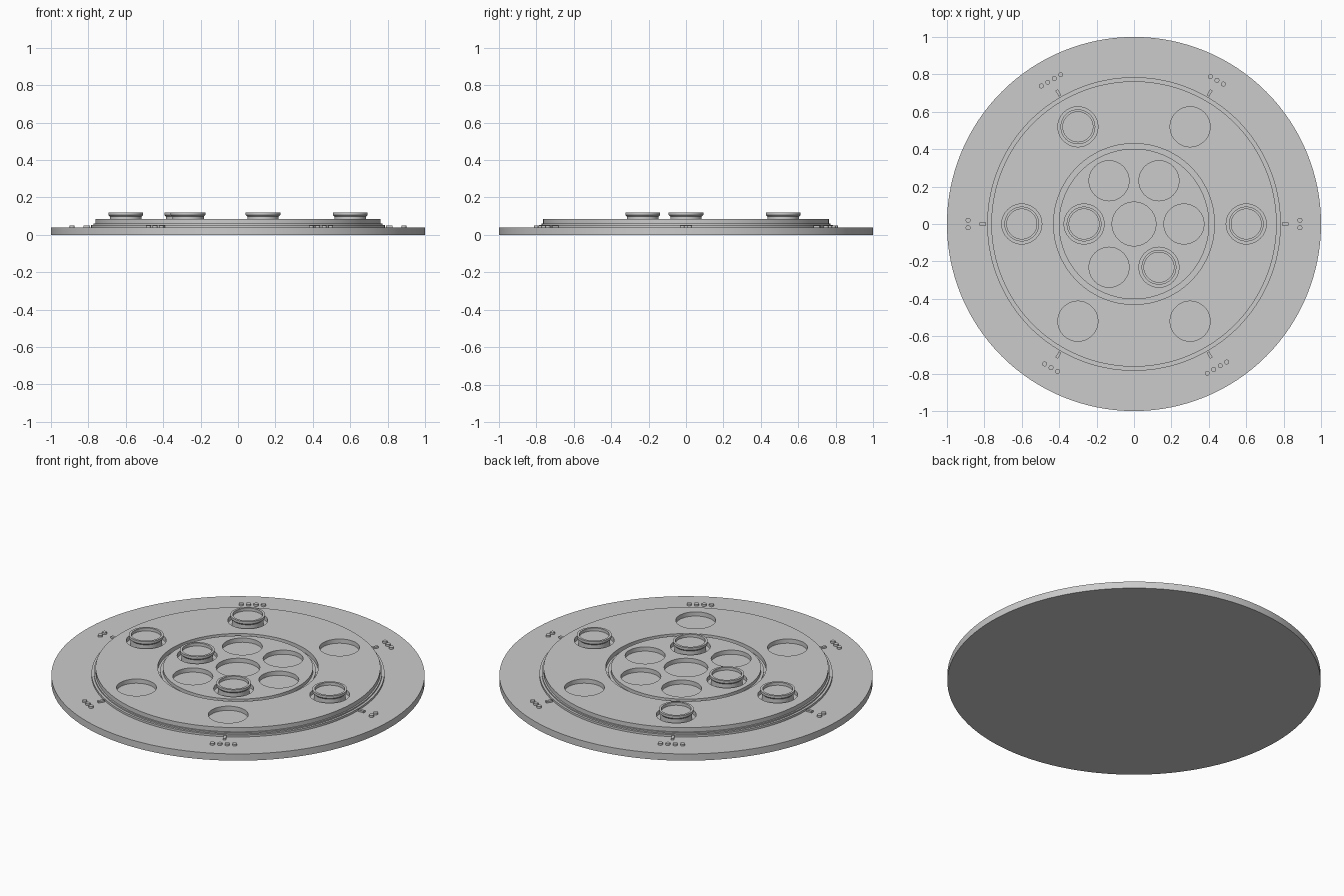
import bpy, bmesh, math
from mathutils import Matrix, Vector

cube = bpy.data.objects.get("Cube")
if cube:
    bpy.data.objects.remove(cube, do_unlink=True)

grey = bpy.data.materials.new("plain grey")
grey.use_nodes = True
grey.diffuse_color = (0.6, 0.6, 0.6, 1)
grey.node_tree.nodes["Principled BSDF"].inputs["Base Color"].default_value = (0.6, 0.6, 0.6, 1)


def finish(name, bm):
    """Turn a bmesh into a shaded object."""
    bmesh.ops.recalc_face_normals(bm, faces=bm.faces)
    mesh = bpy.data.meshes.new(name)
    bm.to_mesh(mesh)
    bm.free()
    mesh.materials.append(grey)
    obj = bpy.data.objects.new(name, mesh)
    bpy.context.collection.objects.link(obj)
    return obj


def activate(obj):
    bpy.ops.object.select_all(action='DESELECT')
    obj.select_set(True)
    bpy.context.view_layer.objects.active = obj


def smooth(obj):
    activate(obj)
    bpy.ops.object.shade_smooth_by_angle(angle=math.radians(30))


def lathe(name, profile, steps=128, place=(0, 0), closed=False):
    """Revolve an (r, z) profile about a vertical axis."""
    bm = bmesh.new()
    verts = [bm.verts.new((r, 0, z)) for r, z in profile]
    pairs = list(zip(verts, verts[1:]))
    if closed:
        pairs.append((verts[-1], verts[0]))
    edges = [bm.edges.new(p) for p in pairs]
    bmesh.ops.spin(bm, geom=verts + edges, cent=(0, 0, 0), axis=(0, 0, 1),
                   angle=math.tau, steps=steps, use_duplicate=False)
    bmesh.ops.remove_doubles(bm, verts=bm.verts, dist=0.0001)
    bmesh.ops.translate(bm, verts=bm.verts, vec=(place[0], place[1], 0))
    return finish(name, bm)


def cut_wells(obj, wells):
    """Bore round holes right through a plate."""
    bm = bmesh.new()
    for (x, y), radius in wells:
        bmesh.ops.create_cone(bm, cap_ends=True, segments=64, radius1=radius, radius2=radius,
                              depth=0.2, matrix=Matrix.Translation((x, y, 0.08)))
    cutter = finish("well_cutter", bm)
    cutter.hide_render = True
    mod = obj.modifiers.new("wells", 'BOOLEAN')
    mod.object = cutter
    mod.operation = 'DIFFERENCE'
    mod.solver = 'EXACT'
    activate(obj)
    bpy.ops.object.modifier_apply(modifier=mod.name)
    bpy.data.objects.remove(cutter, do_unlink=True)


def polar(radius, degrees):
    a = math.radians(degrees)
    return radius * math.cos(a), radius * math.sin(a)


OUTER, INNER, WELL = 0.6, 0.267, 0.107
angles = range(0, 360, 60)

# Base board and stepped flange
smooth(lathe("base_disc", [(0, 0), (1, 0), (1, 0.04), (0, 0.04)]))
smooth(lathe("flange", [(0, 0.04), (0.785, 0.04), (0.785, 0.052), (0.772, 0.052),
                        (0.772, 0.06), (0, 0.06)]))

# Outer ring with six wells
ring = lathe("outer_ring", [(0.43, 0.06), (0.763, 0.06), (0.763, 0.085), (0.43, 0.085)], closed=True)
cut_wells(ring, [(polar(OUTER, a), WELL) for a in angles])
smooth(ring)

# Centre plate with six wells around a larger one
centre = lathe("centre_plate", [(0, 0.06), (0.417, 0.06), (0.417, 0.066), (0.402, 0.066),
                                (0.402, 0.085), (0, 0.085)])
cut_wells(centre, [((0, 0), 0.117)] + [(polar(INNER, a), WELL) for a in angles])
smooth(centre)

# Dished tokens standing in some wells
token = [(0, 0.06), (0.084, 0.06), (0.084, 0.097), (0.093, 0.106), (0.093, 0.12),
         (0.08, 0.12), (0.08, 0.103), (0, 0.103)]
for radius, a in ((OUTER, 0), (OUTER, 120), (OUTER, 180), (INNER, 180), (INNER, 300)):
    smooth(lathe("token", token, 64, polar(radius, a)))

# Tick marks and counting dots around the rim
for a, count in zip(angles, (2, 3, 4, 2, 3, 4)):
    turn = Matrix.Rotation(math.radians(a), 4, 'Z')
    bm = bmesh.new()
    bmesh.ops.create_cube(bm, size=1, matrix=turn @ Matrix.Translation((0.809, 0, 0.044))
                          @ Matrix.Diagonal((0.036, 0.015, 0.012, 1)))
    finish("tick_mark", bm)
    bm = bmesh.new()
    for i in range(count):
        spot = Vector((0.887, (i - (count - 1) / 2) * 0.04, 0.044))
        bmesh.ops.create_cone(bm, cap_ends=True, segments=24, radius1=0.013, radius2=0.013,
                              depth=0.014, matrix=turn @ Matrix.Translation(spot))
    smooth(finish("counting_dots", bm))
